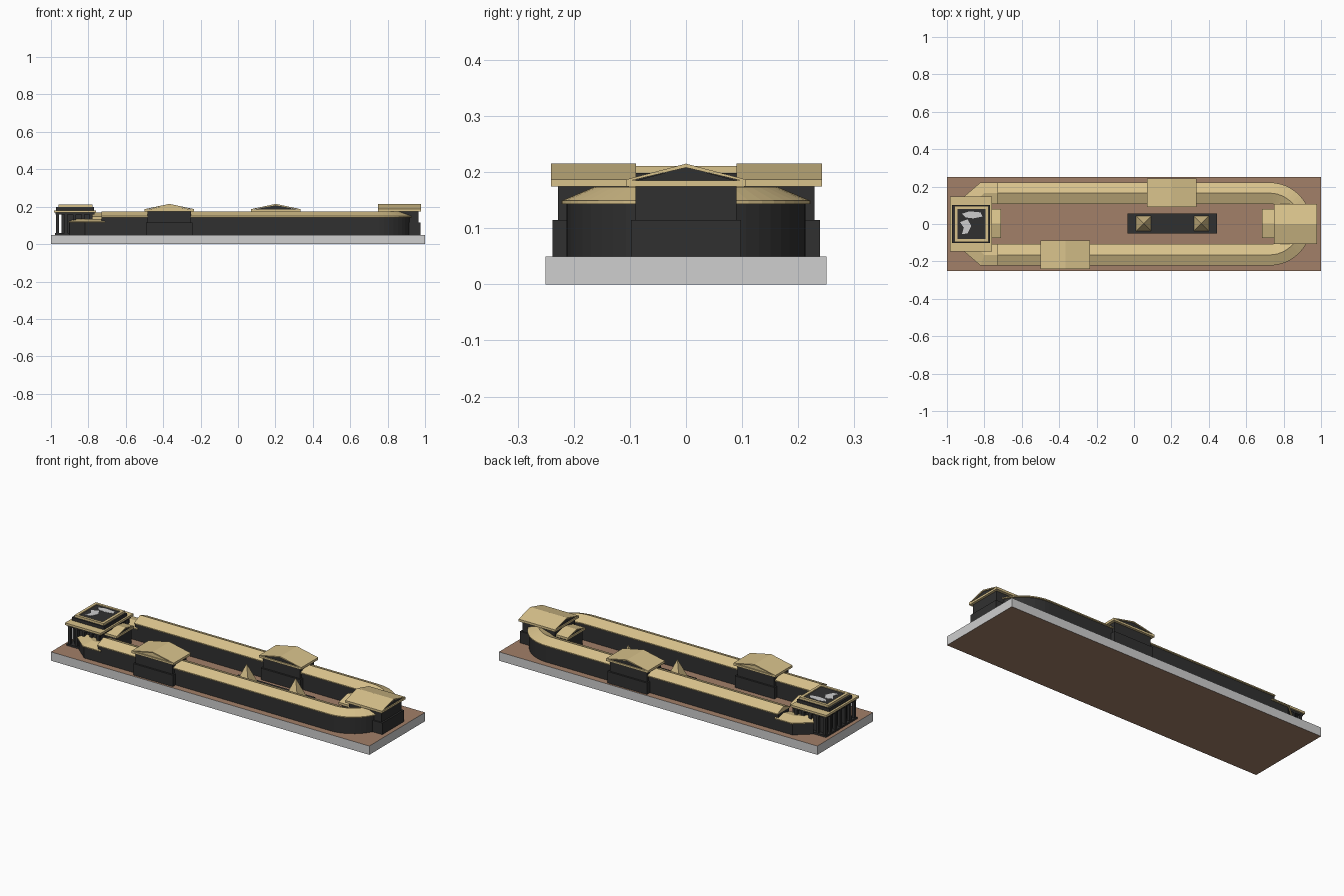
import bpy, bmesh, math
from mathutils import Matrix, Vector

if "Cube" in bpy.data.objects:
    bpy.data.objects.remove(bpy.data.objects["Cube"])


def mat(name, col):
    m = bpy.data.materials.new(name)
    m.diffuse_color = (*col, 1)
    m.use_nodes = True
    m.node_tree.nodes["Principled BSDF"].inputs["Base Color"].default_value = m.diffuse_color
    return m


CREAM = mat("cream stone", (0.69, 0.54, 0.26))
DARK = mat("charcoal", (0.03, 0.03, 0.03))
BROWN = mat("earth brown", (0.36, 0.215, 0.14))
GREY = mat("light grey", (0.62, 0.62, 0.62))


def finish(name, bm, *mats):
    bmesh.ops.recalc_face_normals(bm, faces=bm.faces)
    me = bpy.data.meshes.new(name)
    bm.to_mesh(me)
    bm.free()
    for m in mats:
        me.materials.append(m)
    ob = bpy.data.objects.new(name, me)
    bpy.context.collection.objects.link(ob)
    return ob


def box(name, x0, x1, y0, y1, z0, z1, m, frame=Matrix()):
    bm = bmesh.new()
    bmesh.ops.create_cube(bm, size=1)
    for v in bm.verts:
        v.co = frame @ Vector((x0 + (v.co.x + .5) * (x1 - x0),
                               y0 + (v.co.y + .5) * (y1 - y0),
                               z0 + (v.co.z + .5) * (z1 - z0)))
    return finish(name, bm, m)


def sweep(name, path, profile, m, frame=Matrix()):
    """Carry a closed (offset, z) profile along a flat path with mitred corners."""
    pts = [Vector(p) for p in path]
    bm = bmesh.new()
    rings = []
    for i, p in enumerate(pts):
        a = (p - pts[i - 1]).normalized() if i else (pts[1] - p).normalized()
        b = (pts[i + 1] - p).normalized() if i < len(pts) - 1 else a
        t = (a + b).normalized()
        n = Vector((-t.y, t.x)) / t.dot(a)
        rings.append([bm.verts.new(frame @ Vector((p.x + n.x * o, p.y + n.y * o, z)))
                      for o, z in profile])
    k = len(profile)
    for r, s in zip(rings, rings[1:]):
        for j in range(k):
            bm.faces.new((r[j], r[(j + 1) % k], s[(j + 1) % k], s[j]))
    bm.faces.new(rings[0])
    bm.faces.new(rings[-1])
    return finish(name, bm, m)


def roofed_wing(name, path, eave, ridge):
    sweep(name + "_wall", path, [(-.048, .05), (.048, .05), (.048, eave + .002),
                                 (-.048, eave + .002)], DARK)
    sweep(name + "_roof", path, [(-.057, eave), (.057, eave), (.057, eave + .006),
                                 (0, ridge), (-.057, eave + .006)], CREAM)


def gable(name, frame, l, w, z, top, solid=False):
    """Eave slab, chevron roof and recessed tympanum; ridge runs along local x."""
    box(name + "_eave", -l, l, -w, w, z, z + .011, CREAM, frame)
    e, t = z + .011, .007
    sweep(name + "_roof", [(-l, 0), (l, 0)],
          [(-w, e - .002), (-w, e + .002), (0, top), (w, e + .002), (w, e - .002),
           (0, top - t)], CREAM, frame)
    sweep(name + "_tympanum", [(-l + .006, 0), (l - .006, 0)],
          [(-w + .01, e - .002), (0, top - t + .001), (w - .01, e - .002)],
          CREAM if solid else DARK, frame)


def pavilion(name, x, y, turn, l, w, solid=False):
    f = Matrix.Translation((x, y, 0)) @ Matrix.Rotation(turn, 4, 'Z')
    box(name + "_plinth", -l + .003, l - .003, -w + .008, w - .008, .05, .115, DARK, f)
    box(name + "_body", -l + .013, l - .013, -w + .016, w - .016, .115, .175, DARK, f)
    gable(name, f, l, w, .174, .215, solid)


# base slab: grey sides, brown top and underside
base = box("base_slab", -1, 1, -.25, .25, 0, .05, GREY)
base.data.materials.append(BROWN)
for p in base.data.polygons:
    p.material_index = int(abs(p.normal.z) > .5)

# long U-shaped range with rounded right end
R, C = .165, .725
arc = [(C + R * math.cos(a), R * math.sin(a))
       for a in [math.radians(-90 + 180 * i / 24) for i in range(25)]]
roofed_wing("stand", [(-.73, -R)] + arc + [(-.73, R)], .143, .173)

# lower corner wings bending in to the left building
for side, s in (("front", -1), ("back", 1)):
    roofed_wing(side + "_corner_wing", [(-.71, s * R), (-.80, s * R), (-.87, s * .105)],
                .115, .135)

# gabled pavilions on the two sides and the rounded end
pavilion("front_pavilion", -.367, -.165, math.pi / 2, .076, .132, True)
pavilion("back_pavilion", .202, .166, math.pi / 2, .076, .132)
pavilion("end_pavilion", .863, 0, 0, .115, .106)

# small porches facing the courtyard
for name, x in (("end_porch", .73), ("left_porch", -.755)):
    f = Matrix.Translation((x, .003, 0))
    box(name + "_body", -.035, .035, -.068, .068, .05, .136, DARK, f)
    gable(name, f, .045, .078, .135, .168)

# left building: core, colonnade, entablature, attic
box("left_plinth", -.978, -.765, -.14, .14, .05, .06, DARK)
box("left_core", -.945, -.785, -.118, .118, .06, .168, DARK)
for i in range(7):
    y = -.129 + .043 * i
    box("left_column", -.973, -.957, y - .008, y + .008, .06, .168, DARK)
for i in range(1, 5):
    x = -.965 + .045 * i
    for y in (-.129, .129):
        box("side_column", x - .008, x + .008, y - .008, y + .008, .06, .168, DARK)
box("left_architrave", -.976, -.768, -.138, .138, .157, .169, DARK)
box("left_entablature", -.984, -.76, -.147, .147, .168, .18, CREAM)
box("left_attic", -.972, -.77, -.102, .102, .18, .198, DARK)
box("attic_panel", -.95, -.785, -.085, .085, .198, .206, DARK)
for y in (-.0875, .0875):
    box("attic_rim_long", -.96, -.778, y - .0075, y + .0075, .198, .211, CREAM)
for x in (-.952, -.786):
    box("attic_rim_short", x - .008, x + .008, -.08, .08, .198, .211, CREAM)

# pale irregular patches on the attic panel
for pts in ([(-.92, .055), (-.88, .068), (-.82, .062), (-.81, .04), (-.86, .03), (-.90, .035)],
            [(-.93, .01), (-.89, .025), (-.87, -.01), (-.89, -.05), (-.92, -.055), (-.91, -.02)]):
    bm = bmesh.new()
    face = bm.faces.new([bm.verts.new((x, y, .206)) for x, y in pts])
    up = bmesh.ops.extrude_face_region(bm, geom=[face])["geom"]
    for v in up:
        if isinstance(v, bmesh.types.BMVert):
            v.co.z = .2075
    finish("attic_patch", bm, GREY)

# central spine with two four-sided spires
box("central_spine", -.035, .445, -.05, .055, .05, .063, DARK)
for x in (.052, .36):
    bm = bmesh.new()
    bmesh.ops.create_cone(bm, cap_ends=True, segments=4, radius1=.04 * math.sqrt(2),
                          radius2=0, depth=.105,
                          matrix=Matrix.Translation((x, .003, .1155))
                          @ Matrix.Rotation(math.pi / 4, 4, 'Z'))
    finish("spire", bm, CREAM)
